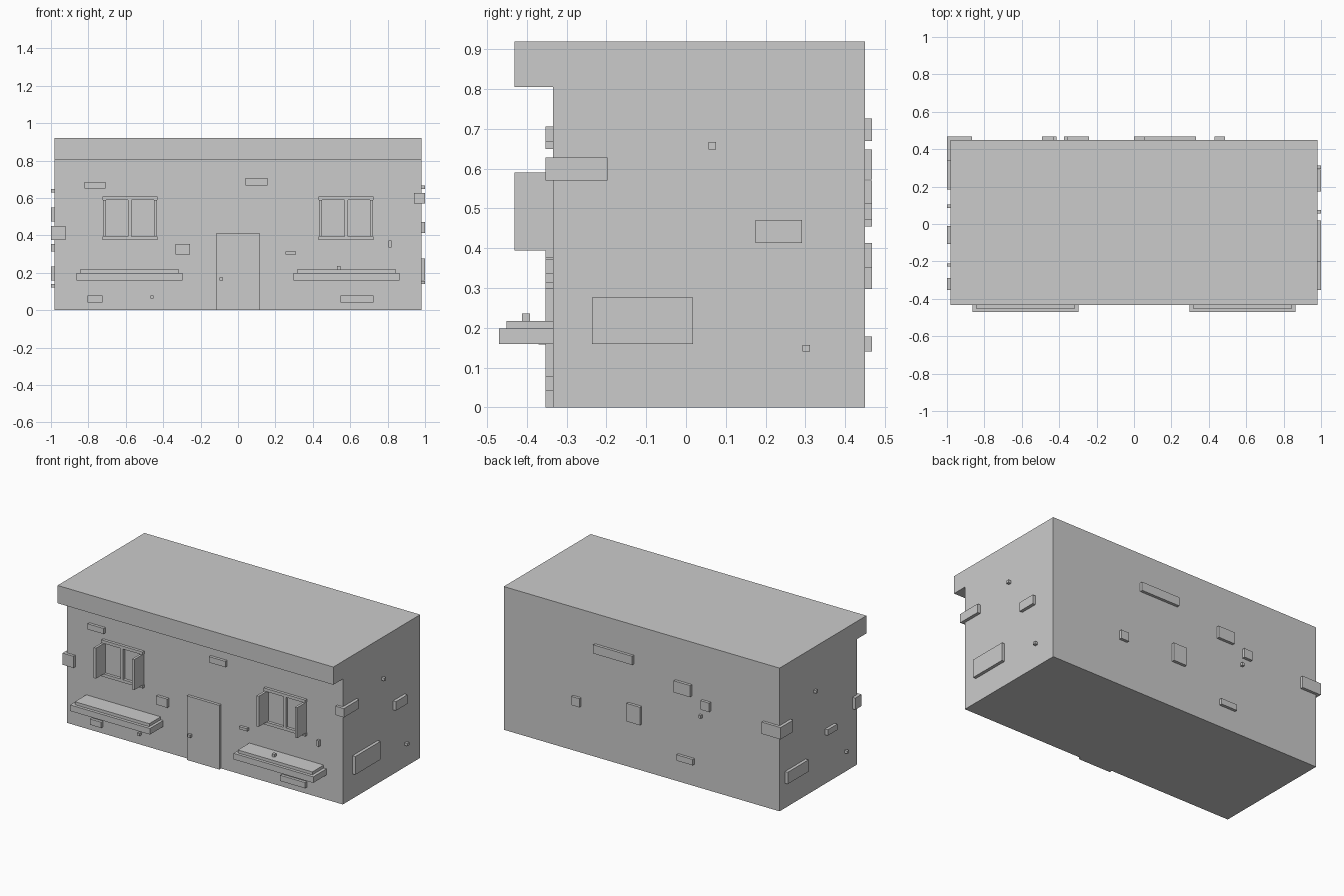
import bpy, bmesh

SIDE, FRONT, BACK = 0.98, -0.335, 0.45   # wall planes
OUT = 0.018                              # how far stones stick out


def mesh_object(name, bm):
    bmesh.ops.recalc_face_normals(bm, faces=bm.faces)
    me = bpy.data.meshes.new(name)
    bm.to_mesh(me)
    bm.free()
    ob = bpy.data.objects.new(name, me)
    bpy.context.collection.objects.link(ob)
    return ob


def box(name, x0, x1, y0, y1, z0, z1):
    bm = bmesh.new()
    bmesh.ops.create_cube(bm, size=1)
    for v in bm.verts:
        v.co.x = x1 if v.co.x > 0 else x0
        v.co.y = y1 if v.co.y > 0 else y0
        v.co.z = z1 if v.co.z > 0 else z0
    return mesh_object(name, bm)


# House body: side profile with the roof overhang, extruded along x
profile = [(FRONT, 0), (BACK, 0), (BACK, 0.92), (-0.432, 0.92), (-0.432, 0.806), (FRONT, 0.806)]
bm = bmesh.new()
face = bm.faces.new([bm.verts.new((-SIDE, y, z)) for y, z in profile])
ext = bmesh.ops.extrude_face_region(bm, geom=[face])
bmesh.ops.translate(bm, vec=(2 * SIDE, 0, 0),
                    verts=[g for g in ext["geom"] if isinstance(g, bmesh.types.BMVert)])
mesh_object("house_body", bm)

# Door and knob
box("door", -0.116, 0.115, FRONT - OUT, FRONT, 0, 0.412)
box("door_knob", -0.1, -0.08, FRONT - 0.036, FRONT - OUT, 0.158, 0.175)

# Windows with open shutters, and stepped benches below, mirrored left/right
for s, side in ((-1, "left"), (1, "right")):
    def part(name, a, b, *rest):
        box(f"{side}_{name}", min(s * a, s * b), max(s * a, s * b), *rest)
    part("window_lintel", 0.43, 0.725, FRONT - OUT, FRONT, 0.59, 0.609)
    part("window_sill", 0.43, 0.725, FRONT - OUT, FRONT, 0.375, 0.394)
    part("window_mullion", 0.57, 0.587, FRONT - OUT, FRONT, 0.394, 0.59)
    part("outer_shutter", 0.707, 0.723, -0.432, FRONT, 0.394, 0.59)
    part("inner_shutter", 0.434, 0.45, -0.432, FRONT, 0.394, 0.59)
    part("bench_base", 0.297, 0.864, -0.47, FRONT, 0.159, 0.198)
    part("bench_top", 0.315, 0.844, -0.451, FRONT, 0.198, 0.217)
box("bench_pebble", 0.529, 0.548, -0.412, -0.393, 0.217, 0.236)

# Stones on the front wall: x0, x1, z0, z1
for i, (a, b, c, d) in enumerate([
        (-0.822, -0.708, 0.65, 0.686), (0.04, 0.157, 0.668, 0.706),
        (-0.334, -0.256, 0.297, 0.353), (0.255, 0.311, 0.297, 0.314),
        (0.804, 0.821, 0.335, 0.373), (-0.805, -0.725, 0.042, 0.079),
        (-0.469, -0.453, 0.062, 0.079), (0.547, 0.724, 0.042, 0.079)]):
    box(f"front_stone_{i}", a, b, FRONT - OUT, FRONT, c, d)

# Stones on the back wall: x0, x1, z0, z1
for i, (a, b, c, d) in enumerate([
        (0.055, 0.332, 0.67, 0.726), (0.43, 0.487, 0.297, 0.353),
        (0.0, 0.095, 0.297, 0.413), (-0.356, -0.24, 0.573, 0.648),
        (-0.492, -0.43, 0.513, 0.571), (-0.432, -0.415, 0.455, 0.474),
        (-0.375, -0.26, 0.14, 0.178)]):
    box(f"back_stone_{i}", a, b, BACK, BACK + OUT, c, d)

# Stones on the right wall: y0, y1, z0, z1
for i, (a, b, c, d) in enumerate([
        (-0.237, 0.018, 0.159, 0.276), (0.175, 0.292, 0.413, 0.471),
        (0.057, 0.075, 0.648, 0.667), (0.293, 0.312, 0.14, 0.157)]):
    box(f"right_stone_{i}", SIDE, 1.0, a, b, c, d)

# Stones on the left wall: y0, y1, z0, z1
for i, (a, b, c, d) in enumerate([
        (0.185, 0.395, 0.159, 0.235), (0.086, 0.105, 0.63, 0.647),
        (-0.108, -0.012, 0.315, 0.353), (-0.227, -0.21, 0.122, 0.14)]):
    box(f"left_stone_{i}", -1.0, -SIDE, a, b, c, d)

# Stones wrapping the corners
box("front_right_corner_stone", 0.94, 1.0, FRONT - OUT, -0.198, 0.571, 0.628)
box("front_left_corner_stone", -1.0, -0.922, FRONT - OUT, -0.29, 0.375, 0.45)
box("back_left_corner_stone", -1.0, -0.865, 0.34, BACK + OUT, 0.474, 0.55)
